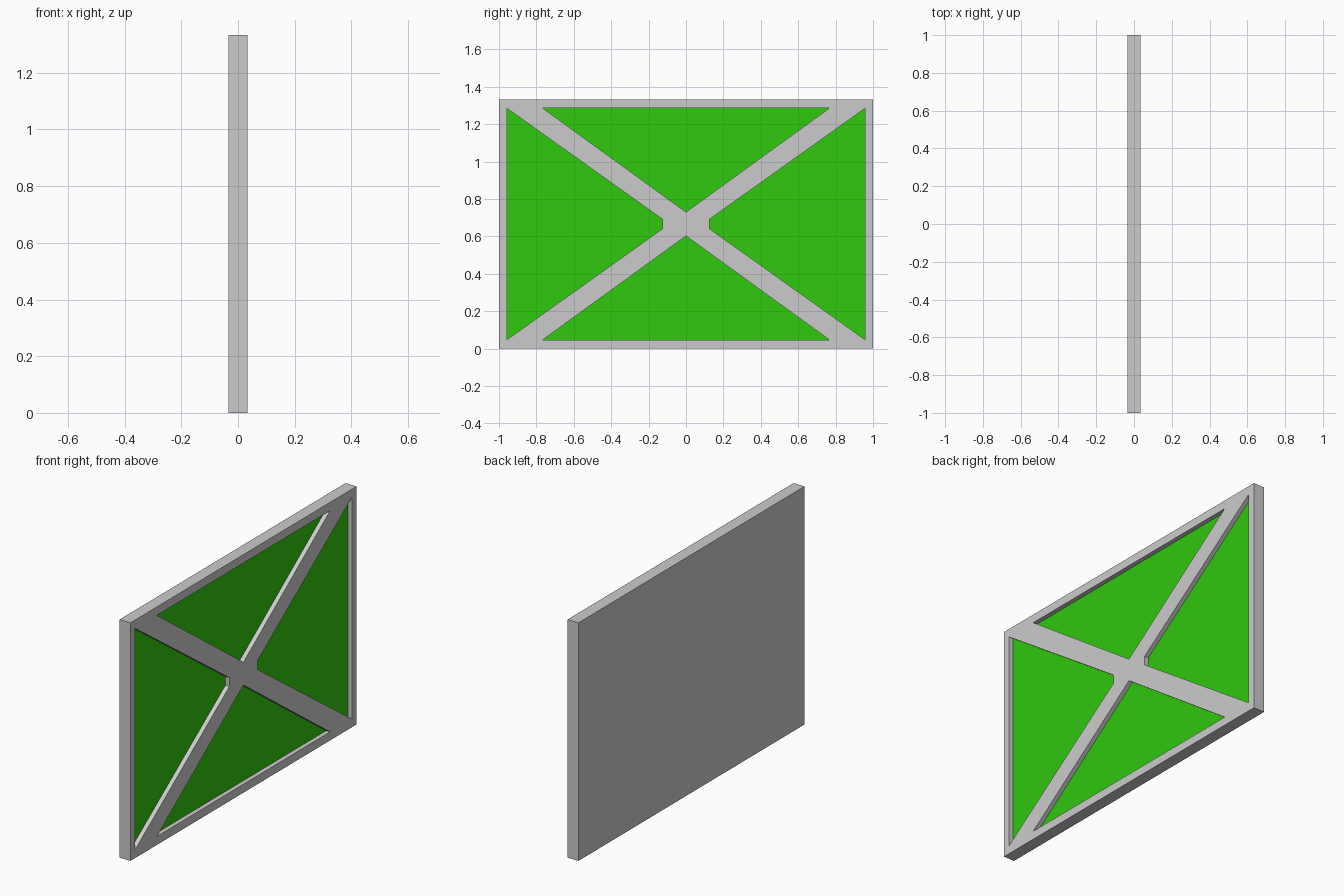
import bpy, bmesh

if "Cube" in bpy.data.objects:
    bpy.data.objects.remove(bpy.data.objects["Cube"])

HALF_X, HALF_Y, HEIGHT = 0.034, 1.0, 1.333
MID = HEIGHT / 2
FLOOR = 0.009          # x position of the recessed green surface
SKIN = 0.003           # thickness of the green infill

# Recess outlines as (y, z relative to the middle)
side = [(0.958, 0.619), (0.125, 0.025), (0.125, -0.025), (0.958, -0.619)]
top = [(-0.766, 0.619), (0.766, 0.619), (0.0, 0.064)]
outlines = {
    "right_infill": side,
    "left_infill": [(-y, z) for y, z in side],
    "top_infill": top,
    "bottom_infill": [(y, -z) for y, z in top],
}


def prisms(name, shapes, x0, x1):
    """One object of (y, z) outlines extruded along x."""
    bm = bmesh.new()
    for pts in shapes:
        face = bm.faces.new([bm.verts.new((x0, y, MID + z)) for y, z in pts])
        new = bmesh.ops.extrude_face_region(bm, geom=[face])["geom"]
        verts = [g for g in new if isinstance(g, bmesh.types.BMVert)]
        bmesh.ops.translate(bm, verts=verts, vec=(x1 - x0, 0, 0))
    bmesh.ops.recalc_face_normals(bm, faces=bm.faces)
    mesh = bpy.data.meshes.new(name)
    bm.to_mesh(mesh)
    bm.free()
    obj = bpy.data.objects.new(name, mesh)
    bpy.context.collection.objects.link(obj)
    return obj


# Grey slab with cross-braced frame: four shallow pockets cut in the +x side
rect = [(-HALF_Y, -MID), (HALF_Y, -MID), (HALF_Y, MID), (-HALF_Y, MID)]
frame = prisms("braced_frame", [rect], -HALF_X, HALF_X)
cutter = prisms("pocket_cutter", outlines.values(), FLOOR - SKIN, HALF_X + 0.05)
cutter.hide_render = True
mod = frame.modifiers.new("pockets", "BOOLEAN")
mod.operation = "DIFFERENCE"
mod.solver = "EXACT"
mod.object = cutter
bpy.context.view_layer.objects.active = frame
bpy.ops.object.modifier_apply(modifier=mod.name)
bpy.data.objects.remove(cutter)

# Green infill at the bottom of each pocket
green = bpy.data.materials.new("green")
green.diffuse_color = (0.03, 0.58, 0.004, 1)
green.use_nodes = True
green.node_tree.nodes["Principled BSDF"].inputs["Base Color"].default_value = green.diffuse_color
for name, pts in outlines.items():
    prisms(name, [pts], FLOOR - SKIN, FLOOR).data.materials.append(green)
